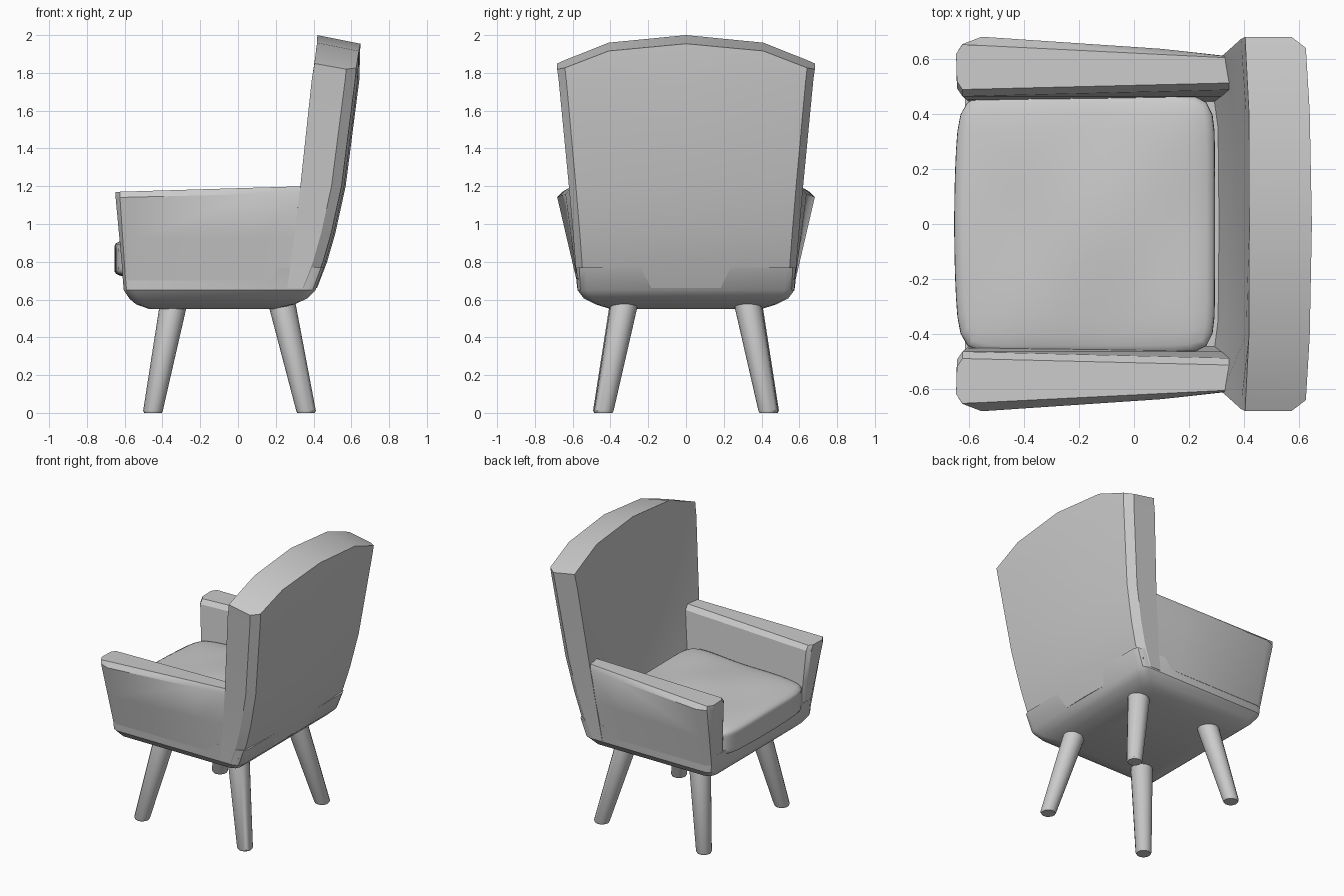
import bpy, bmesh, math
from mathutils import Vector

if "Cube" in bpy.data.objects:
    bpy.data.objects.remove(bpy.data.objects["Cube"])


def finish(bm, name, angle):
    bmesh.ops.recalc_face_normals(bm, faces=bm.faces)
    me = bpy.data.meshes.new(name)
    bm.to_mesh(me)
    bm.free()
    ob = bpy.data.objects.new(name, me)
    bpy.context.collection.objects.link(ob)
    bpy.ops.object.select_all(action='DESELECT')
    ob.select_set(True)
    bpy.context.view_layer.objects.active = ob
    bpy.ops.object.shade_smooth_by_angle(angle=math.radians(angle))


def loft(name, rings, angle=32):
    """Skin equal-length rings; caps are strips between the ring's two halves."""
    bm = bmesh.new()
    vs = [[bm.verts.new(p) for p in r] for r in rings]
    n = len(rings[0])
    for a, b in zip(vs, vs[1:]):
        for i in range(n):
            j = (i + 1) % n
            bm.faces.new((a[i], a[j], b[j], b[i]))
    for r in (vs[0], vs[-1]):
        for i in range(n // 2 - 1):
            bm.faces.new((r[i], r[i + 1], r[n - 2 - i], r[n - 1 - i]))
    finish(bm, name, angle)


# Base: shallow tub with a rounded underside
def base_ring(z, x0, x1, hy, c=0.05):
    half = [(x0, hy - c), (x0 + c * .3, hy - c * .3), (x0 + c, hy),
            (x1 - c, hy), (x1 - c * .3, hy - c * .3), (x1, hy - c)]
    return [(x, -y, z) for x, y in half] + [(x, y, z) for x, y in reversed(half)]


loft("base", [
    base_ring(.55, -.47, .20, .40), base_ring(.575, -.54, .30, .48),
    base_ring(.605, -.575, .365, .54), base_ring(.65, -.605, .41, .574),
    base_ring(.77, -.615, .455, .58)])


# Backrest: arched top, slightly concave front, rounded rear corners
FR = [-1, -.94, -.6, 0, .6, .94, 1]
DIP = {1: 0, .94: .1, .6: .9, 0: 1}
ROUND = {1: .075, .94: .022, .6: .008, 0: 0}
ARCH = {1: 1.85, .94: 1.868, .6: 1.96, 0: 2.0}


def back_ring(z, xi, xo, w, d):
    pts = [(xi + d * DIP[abs(f)], f) for f in FR]
    pts += [(xo - ROUND[abs(f)], f) for f in reversed(FR)]
    return [(x, f * w, z if z else ARCH[abs(f)] - .2 * max(0, x - .42))
            for x, f in pts]


loft("backrest", [
    back_ring(.66, .26, .418, .577, .03), back_ring(.80, .28, .472, .586, .035),
    back_ring(.95, .30, .515, .598, .04), back_ring(1.2, .33, .57, .62, .045),
    back_ring(1.76, .39, .642, .674, .02), back_ring(None, .405, .648, .682, .015)])


# Arms: flared outward, rounded at the front end
def arm(side):
    low = [(.40, .44), (-.595, .44), (-.607, .46),
           (-.607, .52), (-.595, .56), (-.555, .579), (.1, .578), (.40, .57)]
    high = [(.40, .49), (-.625, .465), (-.645, .495),
            (-.648, .62), (-.625, .655), (-.555, .682), (.1, .638), (.40, .605)]
    ring = lambda pts, z, tilt: [(x, y * side, z + tilt * (x + .65)) for x, y in pts]
    rim = [(x, min(y, .655 - .05 * (x + .65)) if y > .53 else y + .025) for x, y in high]
    mid = [((a[0] + b[0]) / 2, (a[1] + b[1]) / 2) for a, b in zip(low, high)]
    loft("arm", [ring(low, .70, 0), ring(mid, .92, .01),
                 ring(high, 1.14, .025), ring(rim, 1.17, .03)])


# Legs: tapered and splayed
def leg(name, top, bottom):
    def circle(c, r, z):
        return [(c[0] + r * math.cos(i * math.tau / 16),
                 c[1] + r * math.sin(i * math.tau / 16), z) for i in range(16)]
    loft(name, [circle(bottom, .046, 0), circle(bottom, .052, .012),
                circle(top, .074, .61)], 40)


for s in (1, -1):
    arm(s)
    leg("front_leg", (-.335, s * .325), (-.45, s * .44))
    leg("back_leg", (.225, s * .32), (.36, s * .435))

# Seat cushion: soft pillow bulging in the middle
bm = bmesh.new()
bmesh.ops.create_cube(bm, size=2)
bmesh.ops.subdivide_edges(bm, edges=bm.edges[:], cuts=13, use_grid_fill=True)
for v in bm.verts:
    p = v.co.copy()
    k = max(abs(c) for c in p) / sum(abs(c) ** 10 for c in p) ** .1
    u, w, t = p * k
    puff = .78 + .22 * (1 - u * u) * (1 - w * w)
    wave = .006 * math.sin(5 * u + 1) * math.cos(4 * w)
    front = .02 * (1 - w * w) if u < 0 else 0
    v.co = Vector((-.17 + u * (.465 + front), w * .475,
                   .835 + .02 * u + t * .12 * puff + wave * max(0, t)))
finish(bm, "seat_cushion", 60)
